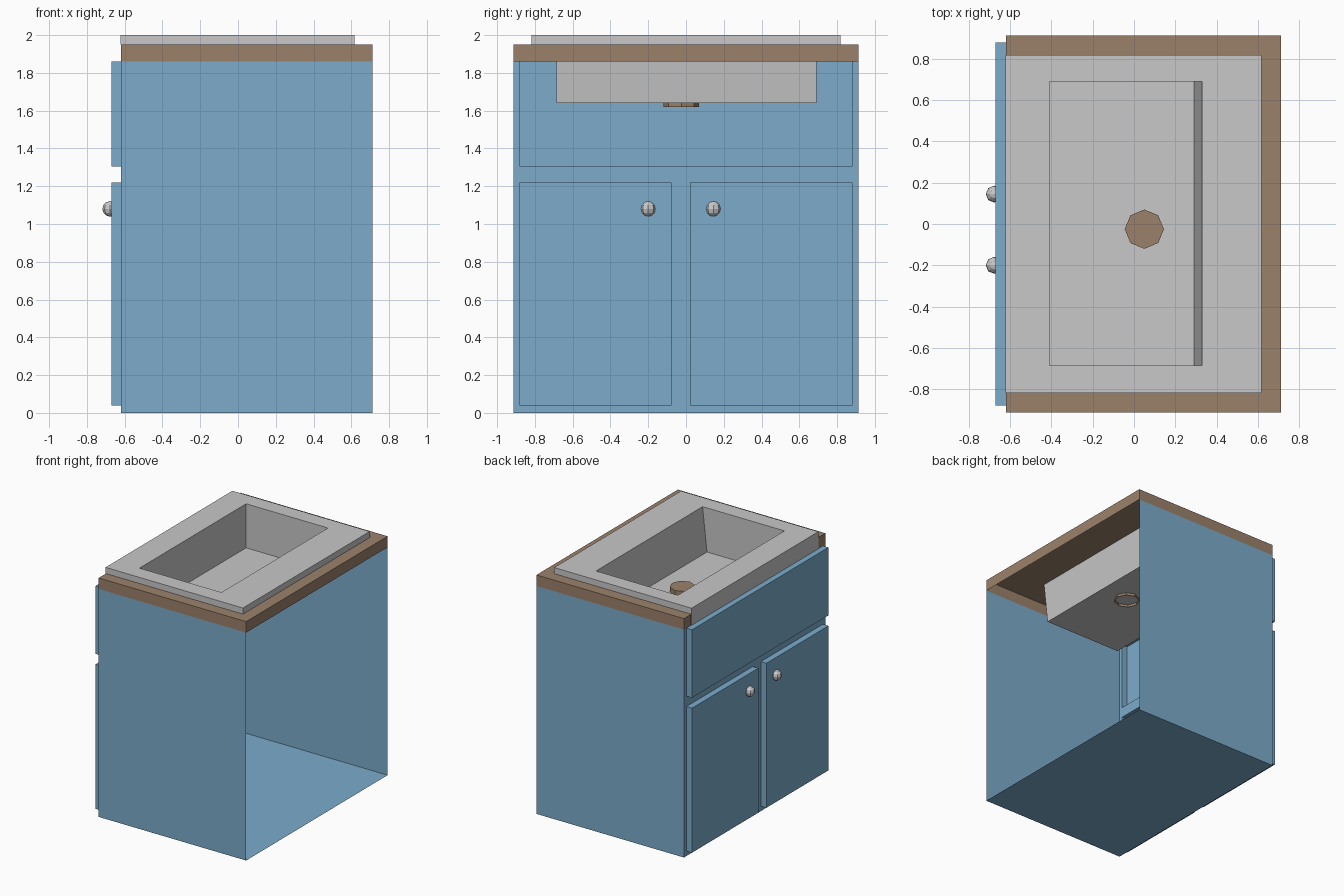
import bpy, bmesh, math
from mathutils import Vector

if "Cube" in bpy.data.objects:
    bpy.data.objects.remove(bpy.data.objects["Cube"])


def material(name, rgb):
    m = bpy.data.materials.new(name)
    m.diffuse_color = (*rgb, 1)
    m.use_nodes = True
    m.node_tree.nodes["Principled BSDF"].inputs["Base Color"].default_value = m.diffuse_color
    return m


BLUE = material("blue paint", (0.20, 0.41, 0.60))
BROWN = material("brown counter", (0.33, 0.222, 0.147))
GREY = material("light grey ceramic", (0.58, 0.58, 0.58))


def finish(bm, name, mat):
    bmesh.ops.remove_doubles(bm, verts=bm.verts, dist=0.0005)
    me = bpy.data.meshes.new(name)
    bm.to_mesh(me)
    bm.free()
    me.materials.append(mat)
    ob = bpy.data.objects.new(name, me)
    bpy.context.collection.objects.link(ob)
    return ob


def quad(bm, pts, facing):
    """Add a quad whose normal points towards 'facing'."""
    f = bm.faces.new([bm.verts.new(p) for p in pts])
    f.normal_update()
    if f.normal.dot(Vector(facing)) < 0:
        f.normal_flip()
    return f


def rect_z(bm, x0, x1, y0, y1, z, up=1):
    quad(bm, [(x0, y0, z), (x1, y0, z), (x1, y1, z), (x0, y1, z)], (0, 0, up))


def rect_x(bm, x, y0, y1, z0, z1, d=-1):
    quad(bm, [(x, y0, z0), (x, y1, z0), (x, y1, z1), (x, y0, z1)], (d, 0, 0))


def rect_y(bm, y, x0, x1, z0, z1, d):
    quad(bm, [(x0, y, z0), (x1, y, z0), (x1, y, z1), (x0, y, z1)], (0, d, 0))


def ring_z(bm, outer, inner, z):
    """Flat rectangular frame made of four strips; boxes are x0, x1, y0, y1."""
    a, b, c, d = outer
    e, f, g, h = inner
    rect_z(bm, a, e, c, d, z)
    rect_z(bm, f, b, c, d, z)
    rect_z(bm, e, f, c, g, z)
    rect_z(bm, e, f, h, d, z)


X0, X1, Y, H = -0.62, 0.712, 0.912, 1.86
DOOR_X = -0.67

# Cabinet shell: floor and two sides, open at the back
bm = bmesh.new()
rect_z(bm, X0, X1, -Y, Y, 0, -1)
for s in (-1, 1):
    rect_y(bm, s * Y, X0, X1, 0, H, s)
# Front frame around the panel openings
rect_x(bm, X0, -Y, Y, 0, 0.04)
rect_x(bm, X0, -Y, Y, 1.22, 1.305)
rect_x(bm, X0, -0.08, 0.025, 0.04, 1.22)
for s in (-1, 1):
    for z0, z1 in ((0.04, 1.22), (1.305, H)):
        rect_x(bm, X0, *sorted((s * Y, s * 0.88)), z0, z1)
finish(bm, "cabinet", BLUE)

# Hollow raised panels: drawer front and two doors
for name, y0, y1, z0, z1 in (("drawer_front", -0.88, 0.88, 1.305, H),
                             ("door_a", -0.88, -0.08, 0.04, 1.22),
                             ("door_b", 0.025, 0.88, 0.04, 1.22)):
    bm = bmesh.new()
    rect_x(bm, DOOR_X, y0, y1, z0, z1)
    rect_y(bm, y0, DOOR_X, X0, z0, z1, -1)
    rect_y(bm, y1, DOOR_X, X0, z0, z1, 1)
    rect_z(bm, DOOR_X, X0, y0, y1, z0, -1)
    rect_z(bm, DOOR_X, X0, y0, y1, z1, 1)
    finish(bm, name, BLUE)

# Knobs
for i, y in enumerate((-0.2, 0.145)):
    bm = bmesh.new()
    bmesh.ops.create_uvsphere(bm, u_segments=8, v_segments=6, radius=0.041)
    bmesh.ops.translate(bm, verts=bm.verts, vec=(-0.677, y, 1.08))
    finish(bm, f"knob_{i + 1}", GREY)

# Countertop: open underneath, cut out for the basin and front apron
BASIN = (-0.41, 0.33, -0.685, 0.69)
TOP = 1.95
bm = bmesh.new()
ring_z(bm, (X0, X1, -Y, Y), BASIN, TOP)
rect_x(bm, X1, -Y, Y, H, TOP, 1)
for s in (-1, 1):
    rect_y(bm, s * Y, X0, X1, H, TOP, s)
    rect_x(bm, X0, *sorted((s * 0.82, s * Y)), H, TOP)
finish(bm, "countertop", BROWN)

# Sink: rim, front apron and tapered basin
RX0, RX1, RY, FLOOR = -0.623, 0.617, 0.818, 1.64
bm = bmesh.new()
ring_z(bm, (RX0, RX1, -RY, RY), BASIN, 2.0)
rect_x(bm, RX0, -RY, RY, H, 2.0)
rect_x(bm, RX1, -RY, RY, TOP, 2.0, 1)
for s in (-1, 1):
    rect_y(bm, s * RY, RX0, RX1, TOP, 2.0, s)
a, b, c, d = BASIN
upper = [(a, c), (b, c), (b, d), (a, d)]
lower = [(a, c), (0.29, c), (0.29, d), (a, d)]
inward = [(0, 1, 0), (-1, 0, 0), (0, -1, 0), (1, 0, 0)]
for i in range(4):
    j = (i + 1) % 4
    quad(bm, [(*upper[i], 2.0), (*upper[j], 2.0),
              (*lower[j], FLOOR), (*lower[i], FLOOR)], inward[i])
rect_z(bm, a, 0.29, c, d, FLOOR)
finish(bm, "sink", GREY)

# Drain: eight-sided cap, open at the bottom
bm = bmesh.new()
ret = bmesh.ops.create_circle(bm, cap_ends=True, segments=8, radius=0.095)
side = bmesh.ops.extrude_edge_only(bm, edges=bm.edges[:])
low = [v for v in side["geom"] if isinstance(v, bmesh.types.BMVert)]
bmesh.ops.translate(bm, verts=low, vec=(0, 0, -0.058))
bmesh.ops.translate(bm, verts=bm.verts, vec=(0.05, -0.025, 1.678))
bmesh.ops.recalc_face_normals(bm, faces=bm.faces)
for f in bm.faces:
    if len(f.verts) == 8 and f.normal.z < 0:
        bmesh.ops.reverse_faces(bm, faces=bm.faces)
        break
finish(bm, "drain", BROWN)
